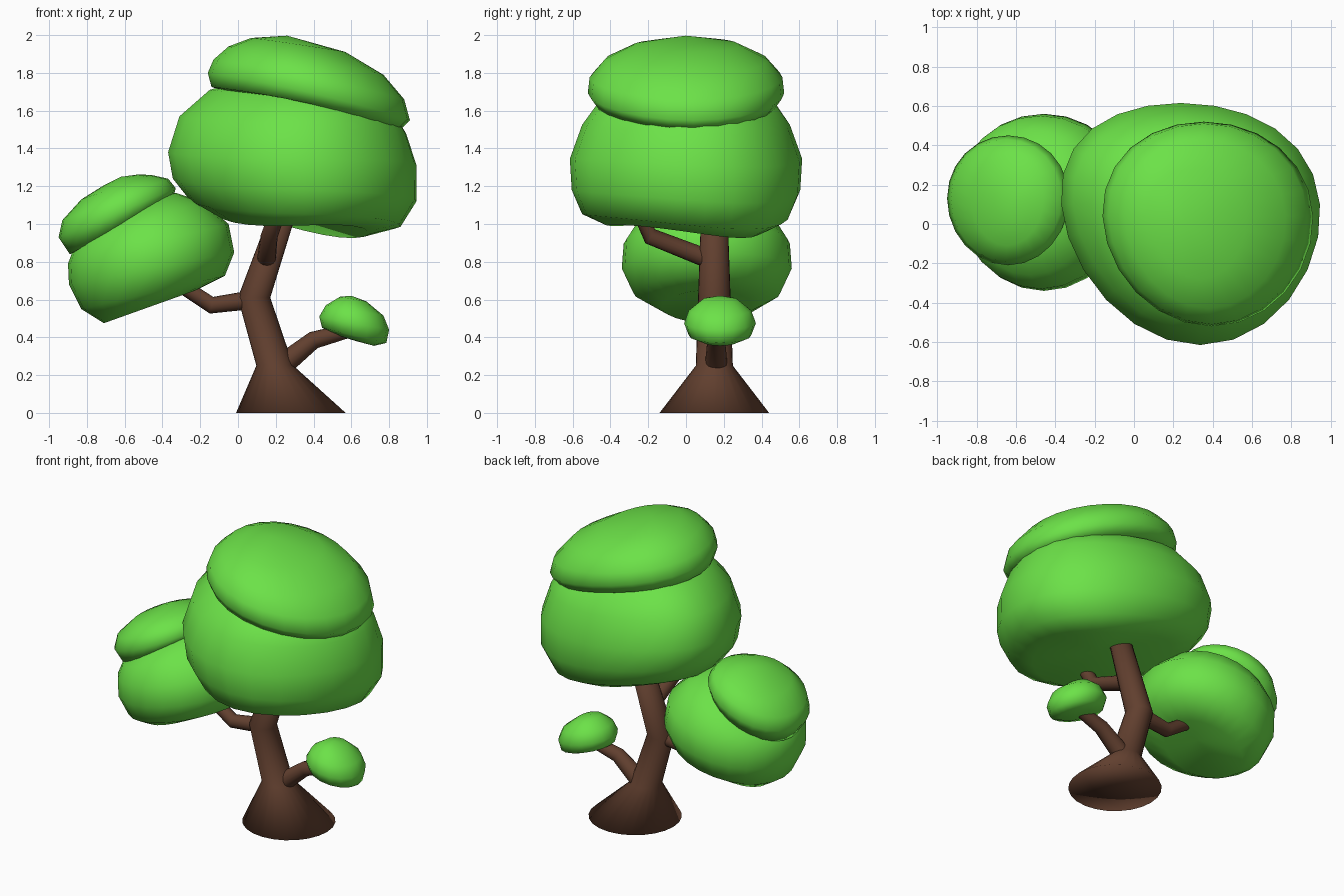
import bpy, bmesh, math
from mathutils import Vector


def material(name, rgb):
    m = bpy.data.materials.new(name)
    m.diffuse_color = (*rgb, 1)
    return m


LEAF = material("leaf_green", (0.15, 0.76, 0.065))
BARK = material("bark_brown", (0.12, 0.05, 0.028))


def loft(name, rings, mat, start, end, angle=180):
    """Skin a list of vertex rings, closed by a point at each end."""
    bm = bmesh.new()
    loops = [[bm.verts.new(p) for p in r] for r in rings]
    n = len(loops[0])
    for a, b in zip(loops, loops[1:]):
        for i in range(n):
            j = (i + 1) % n
            bm.faces.new((a[i], a[j], b[j], b[i]))
    for loop, point in ((loops[0], start), (loops[-1], end)):
        tip = bm.verts.new(point)
        for i in range(n):
            bm.faces.new((loop[i], loop[(i + 1) % n], tip))
    bmesh.ops.recalc_face_normals(bm, faces=bm.faces)
    mesh = bpy.data.meshes.new(name)
    bm.to_mesh(mesh)
    bm.free()
    mesh.materials.append(mat)
    ob = bpy.data.objects.new(name, mesh)
    bpy.context.collection.objects.link(ob)
    bpy.ops.object.select_all(action='DESELECT')
    ob.select_set(True)
    bpy.context.view_layer.objects.active = ob
    bpy.ops.object.shade_smooth_by_angle(angle=math.radians(angle))


def foliage(name, yc, bend, levels, start, end, n=24, shear=0, twist=0, hump=0):
    """Tilted elliptical rings: left x,z / right x,z / half depth.
    bend, shear, twist and hump make the outline less regular."""
    rings = []
    for k, (xl, zl, xr, zr, hy) in enumerate(levels):
        low = 1 - k / (len(levels) - 1)     # twist and hump fade upward
        ring = []
        for i in range(n):
            c, s = math.cos(math.tau * i / n), math.sin(math.tau * i / n)
            t = (1 + c) / 2
            ring.append((xl + (xr - xl) * t - shear * s,
                         yc + hy * s + bend * c * c,
                         zl + (zr - zl) * t + low * (hump * s * s - twist * s * c)))
        rings.append(ring)
    loft(name, rings, LEAF, start, end)


def limb(name, path, flat=False, n=16):
    """Tapered tube through (x, y, z, radius); flat keeps rings level."""
    pts = [Vector(p[:3]) for p in path]
    rings = []
    for k, p in enumerate(pts):
        d = pts[min(k + 1, len(pts) - 1)] - pts[max(k - 1, 0)]
        q = Vector((0, 0, 1)).rotation_difference(Vector((0, 0, 1)) if flat else d)
        r = path[k][3]
        rings.append([p + q @ Vector((r * math.cos(math.tau * i / n),
                                      r * math.sin(math.tau * i / n), 0))
                      for i in range(n)])
    loft(name, rings, BARK, pts[0], pts[-1], 180 if flat else 50)


# Trunk with flared base
limb("trunk", [(0.28, 0.15, 0, 0.29), (0.195, 0.15, 0.25, 0.098),
               (0.085, 0.15, 0.61, 0.086), (0.26, 0.15, 1.12, 0.068)], True, 24)

# Branches
limb("left_branch", [(0.08, 0.15, 0.60, 0.05), (-0.14, 0.15, 0.57, 0.045),
                     (-0.30, 0.15, 0.675, 0.04)])
limb("right_branch", [(0.23, 0.16, 0.25, 0.06), (0.40, 0.16, 0.385, 0.047),
                      (0.60, 0.17, 0.44, 0.038)])
limb("front_branch", [(0.15, 0.13, 0.81, 0.05), (0.165, -0.19, 0.935, 0.045),
                      (0.21, -0.24, 1.06, 0.042)])

# Main crown and its cap
foliage("main_crown", 0.0, 0.10, [
    (-0.10, 1.04, 0.69, 0.945, 0.42), (-0.25, 1.12, 0.86, 0.985, 0.55),
    (-0.345, 1.24, 0.945, 1.12, 0.605), (-0.37, 1.38, 0.945, 1.31, 0.615),
    (-0.31, 1.57, 0.89, 1.48, 0.55), (-0.15, 1.71, 0.84, 1.56, 0.47),
    (0.10, 1.78, 0.68, 1.68, 0.25)], (0.3, 0.0, 1.03), (0.38, 0.0, 1.75),
    shear=0.05, twist=0.06)
foliage("crown_cap", 0.0, 0.04, [
    (-0.05, 1.70, 0.72, 1.53, 0.40), (-0.14, 1.725, 0.86, 1.50, 0.48),
    (-0.16, 1.80, 0.91, 1.55, 0.52), (-0.13, 1.87, 0.88, 1.66, 0.51),
    (-0.05, 1.94, 0.77, 1.79, 0.43), (0.07, 1.985, 0.57, 1.91, 0.28)],
    (0.35, 0.0, 1.66), (0.26, 0.0, 1.997), shear=0.02, hump=0.03)

# Left crown and its cap
foliage("left_crown", 0.11, 0.02, [
    (-0.71, 0.475, -0.22, 0.65, 0.24), (-0.83, 0.55, -0.07, 0.725, 0.39),
    (-0.895, 0.68, -0.02, 0.85, 0.45), (-0.90, 0.79, -0.05, 1.0, 0.44),
    (-0.87, 0.87, -0.19, 1.12, 0.37), (-0.75, 0.98, -0.33, 1.165, 0.25)],
    (-0.42, 0.11, 0.62), (-0.53, 0.11, 1.12))
foliage("left_cap", 0.12, 0.01, [
    (-0.80, 0.88, -0.42, 1.10, 0.22), (-0.89, 0.84, -0.34, 1.15, 0.30),
    (-0.95, 0.93, -0.33, 1.19, 0.33), (-0.93, 1.02, -0.37, 1.24, 0.31),
    (-0.83, 1.13, -0.46, 1.26, 0.23), (-0.71, 1.205, -0.53, 1.262, 0.11)],
    (-0.60, 0.12, 1.0), (-0.62, 0.12, 1.25))

# Small right tuft
foliage("right_tuft", 0.18, 0.0, [
    (0.53, 0.41, 0.72, 0.355, 0.10), (0.445, 0.45, 0.785, 0.37, 0.165),
    (0.43, 0.51, 0.80, 0.44, 0.19), (0.465, 0.57, 0.77, 0.515, 0.165),
    (0.54, 0.615, 0.68, 0.59, 0.09)], (0.625, 0.18, 0.38), (0.60, 0.18, 0.62), 16)
